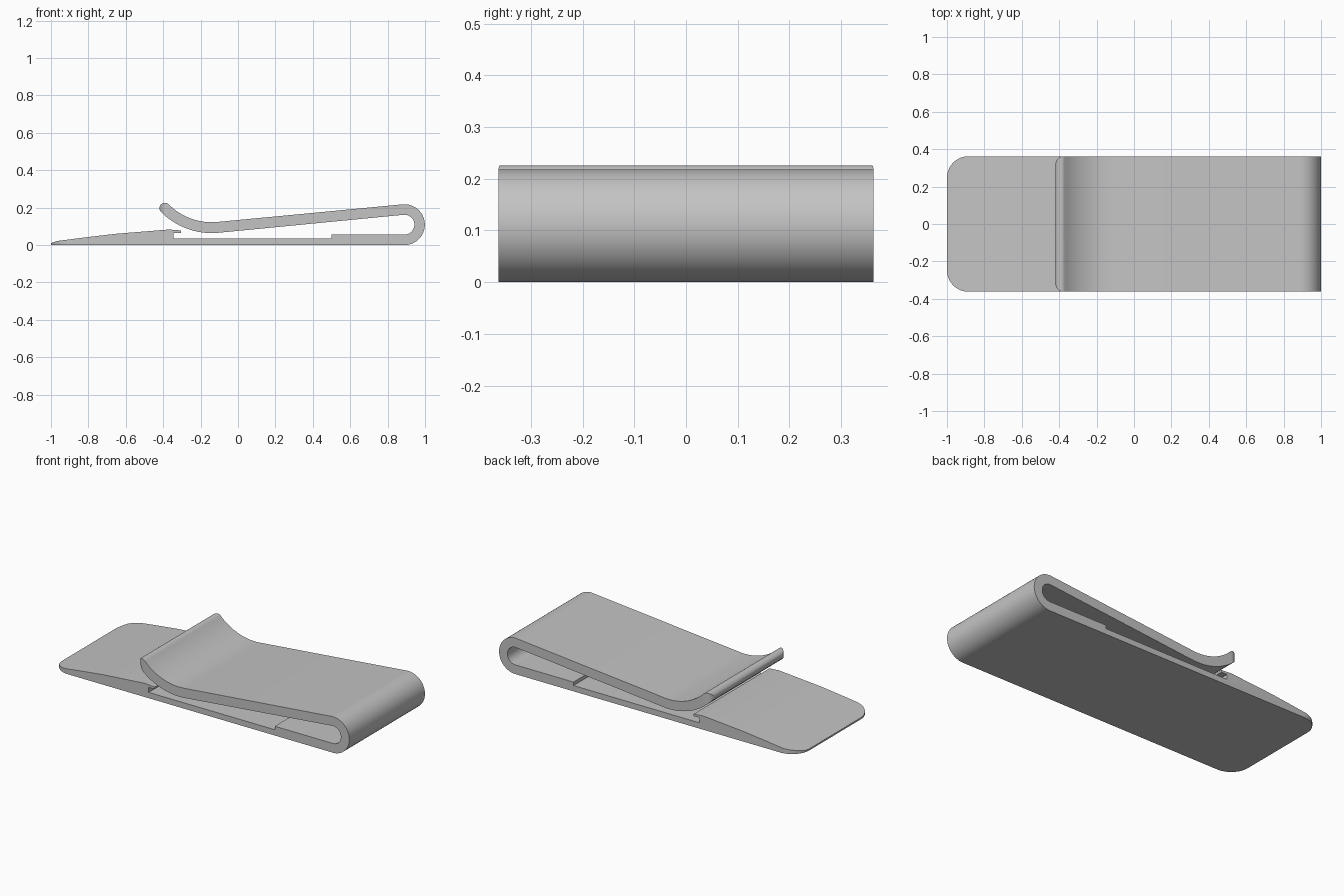
import bpy, bmesh
from math import sin, cos, radians

if "Cube" in bpy.data.objects:
    bpy.data.objects.remove(bpy.data.objects["Cube"], do_unlink=True)

HALF = 0.362      # half width of the strip
TILT = 5.4        # slope of the spring arm in degrees


def arc(cx, cy, r, a0, a1, n):
    """Points on an arc, angles in degrees."""
    angles = [radians(a0 + (a1 - a0) * i / n) for i in range(n + 1)]
    return [(cx + r * cos(a), cy + r * sin(a)) for a in angles]


def add_prism(bm, base, offset):
    """Close a ring of points and extrude it by an offset."""
    face = bm.faces.new([bm.verts.new(p) for p in base])
    new = bmesh.ops.extrude_face_region(bm, geom=[face])["geom"]
    verts = [v for v in new if isinstance(v, bmesh.types.BMVert)]
    bmesh.ops.translate(bm, verts=verts, vec=offset)


def make_object(name, bm):
    bmesh.ops.recalc_face_normals(bm, faces=bm.faces[:])
    mesh = bpy.data.meshes.new(name)
    bm.to_mesh(mesh)
    bm.free()
    obj = bpy.data.objects.new(name, mesh)
    bpy.context.collection.objects.link(obj)
    return obj


# Side profile: base plate, round bend, spring arm and curled lip
bend = (0.89, 0.109)
curl = (-0.14, 0.448)
lip_angle = 225
arm_angle = 270 + TILT
lip = (curl[0] + 0.355 * cos(radians(lip_angle)),
       curl[1] + 0.355 * sin(radians(lip_angle)))

profile = [(-1, 0)]
profile += arc(*bend, 0.109, -90, 90 + TILT, 40)
profile += arc(*curl, 0.326, arm_angle, lip_angle, 20)
profile += arc(*lip, 0.029, lip_angle - 180, lip_angle, 14)[1:-1]
profile += arc(*curl, 0.384, lip_angle, arm_angle, 20)
profile += arc(*bend, 0.053, 90 + TILT, -90, 32)
# recess in the base plate with an undercut at the ramp
profile += [(0.5, 0.056), (0.5, 0.035), (-0.345, 0.035), (-0.345, 0.065),
            (-0.305, 0.065), (-0.305, 0.078), (-0.37, 0.083)]
# ramp falling to the thin front edge
profile += [(-0.655, 0.06), (-0.8, 0.043), (-0.965, 0.022), (-1, 0.01)]

bm = bmesh.new()
add_prism(bm, [(x, -HALF, z) for x, z in profile], (0, 2 * HALF, 0))
clip = make_object("spring_clip", bm)

# Corner cutters: plate corners and lip corners
bm = bmesh.new()
for x, r, z0, z1 in ((-1, 0.115, -0.1, 0.12), (-0.42, 0.045, 0.14, 0.3)):
    for side in (-1, 1):
        outer = HALF + 0.02
        ring = [(px, py * side) for px, py in arc(x + r, HALF - r, r, 180, 90, 16)]
        ring += [(x + r, outer * side), (x - 0.02, outer * side),
                 (x - 0.02, (HALF - r) * side)]
        add_prism(bm, [(px, py, z0) for px, py in ring], (0, 0, z1 - z0))
cutter = make_object("corner_cutter", bm)
cutter.hide_render = True

cut = clip.modifiers.new("round_corners", 'BOOLEAN')
cut.operation = 'DIFFERENCE'
cut.solver = 'EXACT'
cut.object = cutter

bpy.ops.object.select_all(action='DESELECT')
bpy.context.view_layer.objects.active = clip
clip.select_set(True)
bpy.ops.object.modifier_apply(modifier=cut.name)
bpy.data.objects.remove(cutter, do_unlink=True)

# Single grey finish
grey = bpy.data.materials.new("plain_grey")
grey.use_nodes = True
colour = (0.55, 0.55, 0.55, 1)
grey.diffuse_color = colour
grey.node_tree.nodes["Principled BSDF"].inputs["Base Color"].default_value = colour
clip.data.materials.clear()
clip.data.materials.append(grey)

bpy.ops.object.shade_smooth_by_angle(angle=radians(25))
